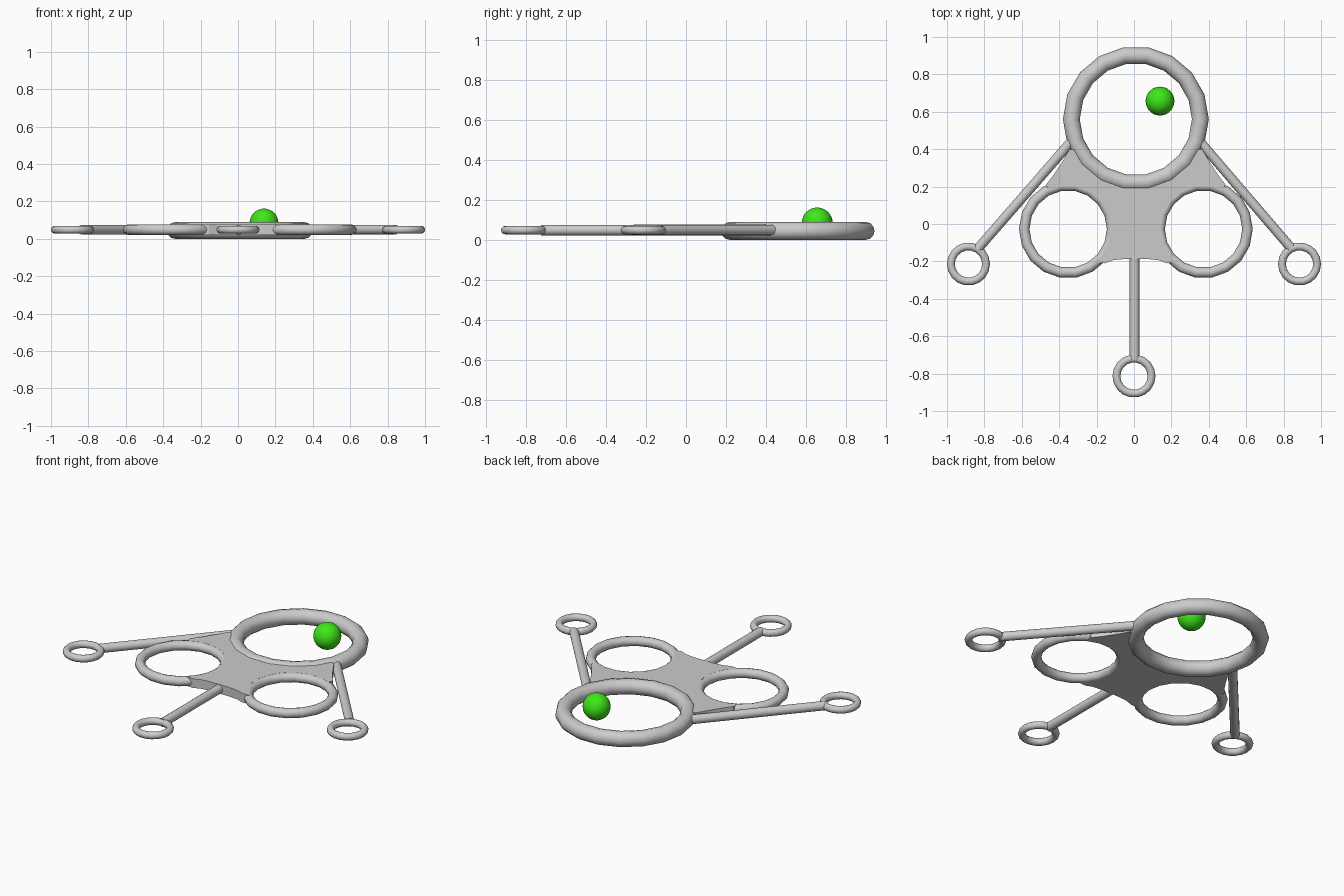
import bpy, bmesh
from math import cos, sin, pi, radians
from mathutils import Vector

if "Cube" in bpy.data.objects:
    bpy.data.objects.remove(bpy.data.objects["Cube"])

CX = 0.01          # body centre line
Z = 0.049          # mid height of the frame
BIG = (CX, 0.56, 0.345)
MID = (0.362, -0.027, 0.235)   # x offset from centre line, y, radius


def finish(name, bm, smooth=True):
    bmesh.ops.recalc_face_normals(bm, faces=bm.faces)
    mesh = bpy.data.meshes.new(name)
    bm.to_mesh(mesh)
    bm.free()
    obj = bpy.data.objects.new(name, mesh)
    bpy.context.collection.objects.link(obj)
    for p in mesh.polygons:
        p.use_smooth = smooth
    return obj


def ring(name, x, y, z, major, minor, n=18, m=12):
    bm = bmesh.new()
    rows = []
    for i in range(n):
        a = 2 * pi * i / n
        rows.append([bm.verts.new((x + cos(a) * (major + minor * cos(2 * pi * j / m)),
                                   y + sin(a) * (major + minor * cos(2 * pi * j / m)),
                                   z + minor * sin(2 * pi * j / m))) for j in range(m)])
    for i in range(n):
        r, s = rows[i], rows[(i + 1) % n]
        for j in range(m):
            k = (j + 1) % m
            bm.faces.new((r[j], s[j], s[k], r[k]))
    return finish(name, bm)


def rod(name, a, b, radius=0.026):
    a, b = Vector((*a, Z)), Vector((*b, Z))
    bpy.ops.mesh.primitive_cylinder_add(vertices=16, radius=radius,
                                        depth=(b - a).length, location=(a + b) / 2)
    obj = bpy.context.object
    obj.name = name
    obj.rotation_euler = (b - a).to_track_quat('Z', 'Y').to_euler()
    bpy.ops.object.shade_smooth_by_angle()


def arc(cx, cy, r, a0, a1, n):
    return [(cx + r * cos(radians(a0 + (a1 - a0) * i / n)),
             cy + r * sin(radians(a0 + (a1 - a0) * i / n))) for i in range(n + 1)]


# Rings
ring("large_ring", BIG[0], BIG[1], 0.045, 0.345, 0.045)
for side, s in (("left", -1), ("right", 1)):
    ring(side + "_middle_ring", CX + s * MID[0], MID[1], Z, MID[2], 0.028)
    ring(side + "_small_ring", s * 0.885, -0.214, Z, 0.094, 0.021)
ring("front_small_ring", 0.0, -0.813, Z, 0.094, 0.021)

# Rods to the small rings
rod("left_rod", (-0.836, -0.133), (-0.332, 0.445))
rod("right_rod", (0.841, -0.130), (0.352, 0.440))
rod("front_rod", (0.003, -0.725), (0.003, -0.15))

# Webbed centre plate: right half outline, then mirrored
half = [(0.06, -0.187), (0.12, -0.193), (0.165, -0.21)]
half += arc(MID[0], MID[1], MID[2], 230, 62, 12)
half += [(0.478, 0.213), (0.44, 0.262), (0.395, 0.33), (0.355, 0.40)]
half += arc(0, BIG[1], BIG[2], -28, -80, 5)
outline = half + [(-x, y) for x, y in reversed(half)]
bm = bmesh.new()
face = bm.faces.new([bm.verts.new((x + CX, y, 0.022)) for x, y in outline])
ext = bmesh.ops.extrude_face_region(bm, geom=[face])
bmesh.ops.translate(bm, vec=(0, 0, 0.055),
                    verts=[g for g in ext["geom"] if isinstance(g, bmesh.types.BMVert)])
finish("centre_plate", bm, smooth=False)

# Green ball
bpy.ops.mesh.primitive_uv_sphere_add(segments=32, ring_count=16, radius=0.077,
                                     location=(0.139, 0.657, 0.085))
ball = bpy.context.object
ball.name = "ball"
bpy.ops.object.shade_smooth_by_angle()
green = bpy.data.materials.new("green")
green.diffuse_color = (0.05, 0.8, 0.01, 1)
green.use_nodes = True
green.node_tree.nodes["Principled BSDF"].inputs["Base Color"].default_value = green.diffuse_color
ball.data.materials.append(green)
